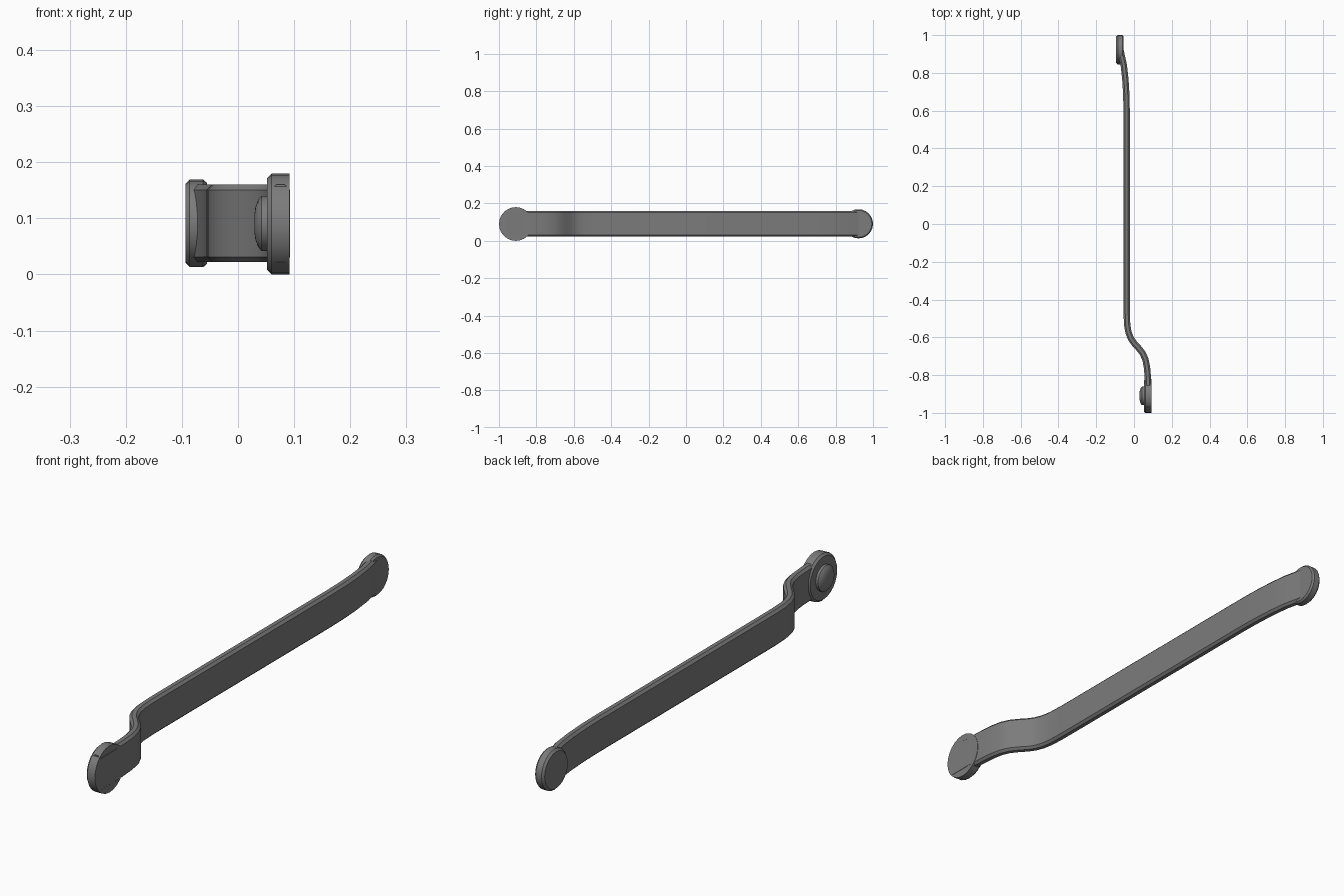
import bpy, bmesh, math
from mathutils import Vector, Matrix

if "Cube" in bpy.data.objects:
    bpy.data.objects.remove(bpy.data.objects["Cube"])

steel = bpy.data.materials.new("dark grey metal")
steel.diffuse_color = (0.2, 0.2, 0.2, 1)
steel.use_nodes = True
steel.node_tree.nodes["Principled BSDF"].inputs["Base Color"].default_value = steel.diffuse_color


def finish(name, bm, angle=30):
    bmesh.ops.recalc_face_normals(bm, faces=bm.faces)
    me = bpy.data.meshes.new(name)
    bm.to_mesh(me)
    bm.free()
    ob = bpy.data.objects.new(name, me)
    bpy.context.collection.objects.link(ob)
    me.materials.append(steel)
    bpy.ops.object.select_all(action='DESELECT')
    ob.select_set(True)
    bpy.context.view_layer.objects.active = ob
    bpy.ops.object.shade_smooth_by_angle(angle=math.radians(angle))
    return ob


def lathe_x(name, y, z, profile, sides=24):
    """Round part about the x axis from (x, radius) rings."""
    bm = bmesh.new()
    rings = [[bm.verts.new((x, y + r * math.cos(2 * math.pi * i / sides),
                            z + r * math.sin(2 * math.pi * i / sides)))
              for i in range(sides)] for x, r in profile]
    for a, b in zip(rings, rings[1:]):
        for i in range(sides):
            j = (i + 1) % sides
            bm.faces.new((a[i], a[j], b[j], b[i]))
    bm.faces.new(rings[0])
    bm.faces.new(rings[-1])
    return finish(name, bm)


# Bent flat bar: chamfered section swept along a plan path
path = [(0.076, -0.97), (0.076, -0.88), (0.073, -0.81), (0.069, -0.76),
        (0.060, -0.715), (0.045, -0.683), (0.022, -0.654), (0.000, -0.63),
        (-0.017, -0.605), (-0.029, -0.575), (-0.036, -0.535), (-0.0385, -0.48),
        (-0.039, -0.4), (-0.039, 0.0), (-0.039, 0.6), (-0.041, 0.69),
        (-0.046, 0.77), (-0.054, 0.84), (-0.065, 0.89), (-0.073, 0.925)]
hw, hh, c, zc = 0.0168, 0.069, 0.009, 0.091
section = [(-hw, -hh + c), (-hw + c, -hh), (hw - c, -hh), (hw, -hh + c),
           (hw, hh - c), (hw - c, hh), (-hw + c, hh), (-hw, hh - c)]
pts = [Vector(p) for p in path]
bm = bmesh.new()
rings = []
for i, p in enumerate(pts):
    t = (pts[min(i + 1, len(pts) - 1)] - pts[max(i - 1, 0)]).normalized()
    if i == 0:
        t = Vector((0, 1))
    n = Vector((t.y, -t.x))
    rings.append([bm.verts.new((p.x + n.x * u, p.y + n.y * u, zc + v)) for u, v in section])
for a, b in zip(rings, rings[1:]):
    for i in range(8):
        j = (i + 1) % 8
        bm.faces.new((a[i], a[j], b[j], b[i]))
bm.faces.new(rings[0])
bm.faces.new(rings[-1])
finish("handle_bar", bm)

# Pivot disc with domed rivet at the front end
lathe_x("pivot_disc", -0.91, 0.09, [(0.052, 0.082), (0.060, 0.09), (0.092, 0.09)])
lathe_x("rivet_dome", -0.91, 0.091, [(0.054, 0.049), (0.042, 0.049), (0.036, 0.042),
                                     (0.031, 0.029), (0.029, 0.014)])

# Round cap at the back end, chamfered on both rims
lathe_x("end_cap", 0.922, 0.091, [(-0.094, 0.070), (-0.086, 0.078),
                                  (-0.062, 0.078), (-0.055, 0.072)])
